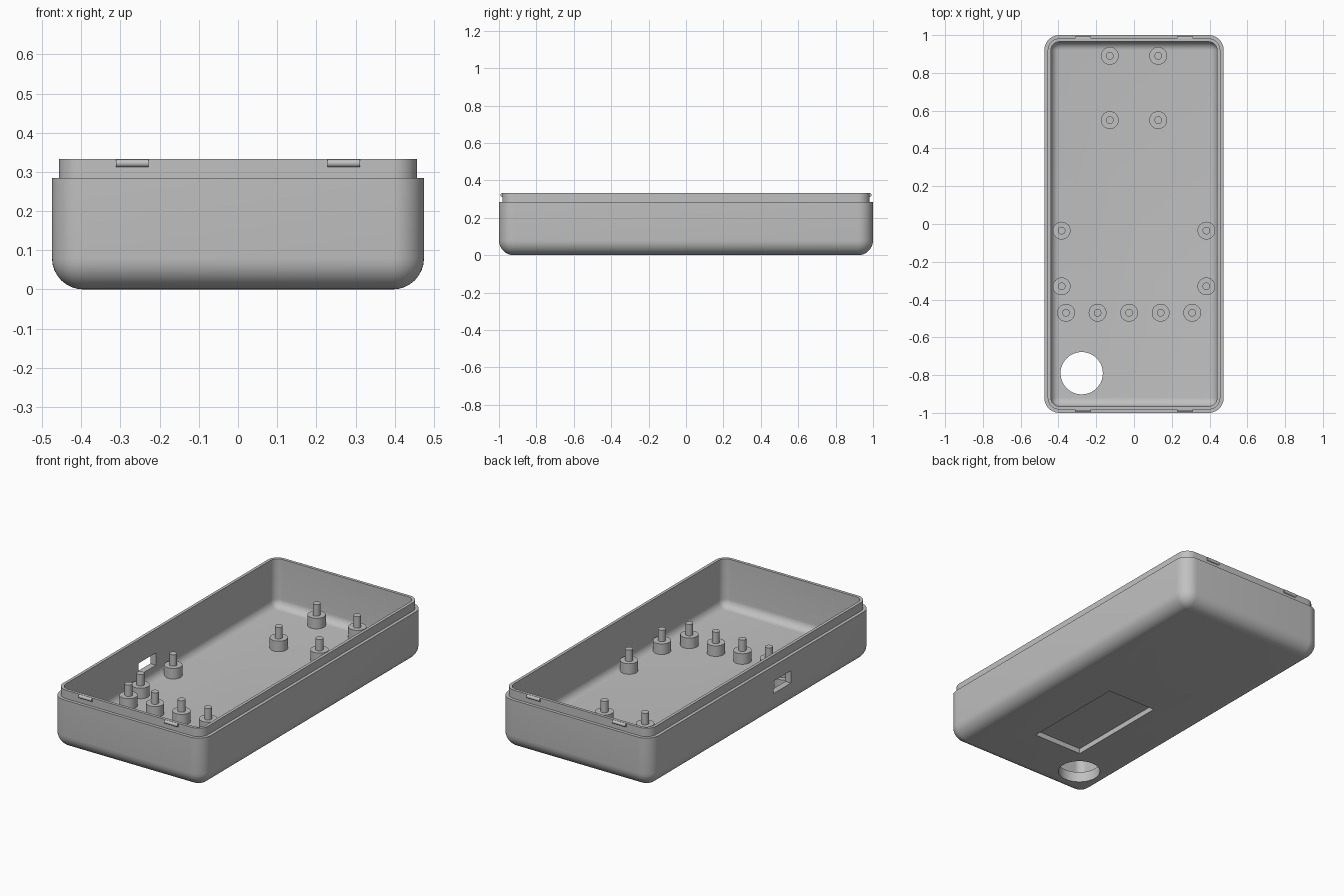
import bpy
import bmesh
from math import cos, sin, pi
from mathutils import Matrix, Vector

cube = bpy.data.objects.get("Cube")
if cube:
    bpy.data.objects.remove(cube, do_unlink=True)

HALF_X, HALF_Y = 0.475, 1.0
RADIUS = 0.08            # outer corner and bottom rounding
WALL, STEP = 0.035, 0.018
FLOOR, LEDGE, RIM = 0.06, 0.285, 0.333

grey = bpy.data.materials.new("grey plastic")
grey.use_nodes = True
grey.diffuse_color = (0.53, 0.53, 0.53, 1)
grey.node_tree.nodes["Principled BSDF"].inputs["Base Color"].default_value = grey.diffuse_color


def finish(bm, name):
    """Turn a bmesh into a named grey object."""
    bmesh.ops.recalc_face_normals(bm, faces=bm.faces)
    mesh = bpy.data.meshes.new(name)
    bm.to_mesh(mesh)
    bm.free()
    mesh.materials.append(grey)
    obj = bpy.data.objects.new(name, mesh)
    bpy.context.collection.objects.link(obj)
    return obj


def smooth(obj):
    bpy.ops.object.select_all(action="DESELECT")
    obj.select_set(True)
    bpy.context.view_layer.objects.active = obj
    bpy.ops.object.shade_smooth_by_angle(angle=pi / 6)


def loft(bm, rings):
    """Skin closed rings of points and cap both ends."""
    loops = [[bm.verts.new(p) for p in ring] for ring in rings]
    for a, b in zip(loops, loops[1:]):
        for i in range(len(a)):
            j = (i + 1) % len(a)
            bm.faces.new((a[i], a[j], b[j], b[i]))
    bm.faces.new(loops[0][::-1])
    bm.faces.new(loops[-1])
    bmesh.ops.remove_doubles(bm, verts=bm.verts, dist=1e-5)


def rounded_ring(inset, z, steps=10):
    """Rounded rectangle set in from the outer outline."""
    r = max(RADIUS - inset, 0)
    cx, cy = HALF_X - RADIUS, HALF_Y - RADIUS
    points = []
    for quarter, (sx, sy) in enumerate(((1, 1), (-1, 1), (-1, -1), (1, -1))):
        for i in range(steps + 1):
            a = (quarter + i / steps) * pi / 2
            points.append((sx * cx + r * cos(a), sy * cy + r * sin(a), z))
    return points


def box(name, low, high):
    bm = bmesh.new()
    low, high = Vector(low), Vector(high)
    matrix = Matrix.Translation((low + high) / 2) @ Matrix.Diagonal((*(high - low), 1))
    bmesh.ops.create_cube(bm, size=1, matrix=matrix)
    return finish(bm, name)


def cut(obj, cutter):
    mod = obj.modifiers.new("cut", "BOOLEAN")
    mod.operation, mod.solver, mod.object = "DIFFERENCE", "EXACT", cutter
    bpy.context.view_layer.objects.active = obj
    bpy.ops.object.modifier_apply(modifier=mod.name)
    bpy.data.objects.remove(cutter, do_unlink=True)


# Tray: up the outside, over the stepped rim, down the inside
ARC = [i / 8 * pi / 2 for i in range(9)]
profile = [(RADIUS * (1 - sin(a)), RADIUS * (1 - cos(a))) for a in ARC]
profile += [(0, LEDGE), (STEP, LEDGE), (STEP, RIM), (WALL, RIM)]
inner = RADIUS - WALL
profile += [(WALL + inner * (1 - cos(a)), FLOOR + inner * (1 - sin(a))) for a in ARC]
bm = bmesh.new()
loft(bm, [rounded_ring(d, z) for d, z in profile])
tray = finish(bm, "case_tray")

# Round opening through the floor
bm = bmesh.new()
bmesh.ops.create_cone(bm, cap_ends=True, segments=48, radius1=0.112, radius2=0.112,
                      depth=0.2, matrix=Matrix.Translation((-0.277, -0.79, 0.03)))
cut(tray, finish(bm, "floor_hole_cutter"))

# Shallow rectangular pocket underneath and side port
cut(tray, box("pocket_cutter", (-0.155, -0.64, -0.1), (0.155, -0.02, 0.03)))
cut(tray, box("port_cutter", (-0.6, -0.265, 0.13), (-0.4, -0.11, 0.2)))
smooth(tray)

# Stepped mounting posts
spots = [(s * 0.128, y) for s in (-1, 1) for y in (0.55, 0.89)]
spots += [(s * 0.383, y) for s in (-1, 1) for y in (-0.33, -0.035)]
spots += [(-0.36 + i * 0.167, -0.47) for i in range(5)]
for n, (x, y) in enumerate(spots):
    bm = bmesh.new()
    steps = ((0.047, FLOOR - 0.005), (0.047, 0.12), (0.02, 0.12), (0.02, 0.185))
    loft(bm, [[(x + r * cos(i * pi / 16), y + r * sin(i * pi / 16), z)
               for i in range(32)] for r, z in steps])
    smooth(finish(bm, f"mounting_post_{n + 1}"))

# Rounded snap clips on the front and back of the rim
for side, sy in (("front", -1), ("back", 1)):
    for hand, sx in (("right", -1), ("left", 1)):
        bm = bmesh.new()
        place = Matrix.Translation((sx * 0.27, sy * (HALF_Y - STEP), 0.322))
        bmesh.ops.create_cone(bm, cap_ends=True, segments=20, radius1=0.01, radius2=0.01,
                              depth=0.083, matrix=place @ Matrix.Rotation(pi / 2, 4, "Y"))
        smooth(finish(bm, f"snap_clip_{side}_{hand}"))
